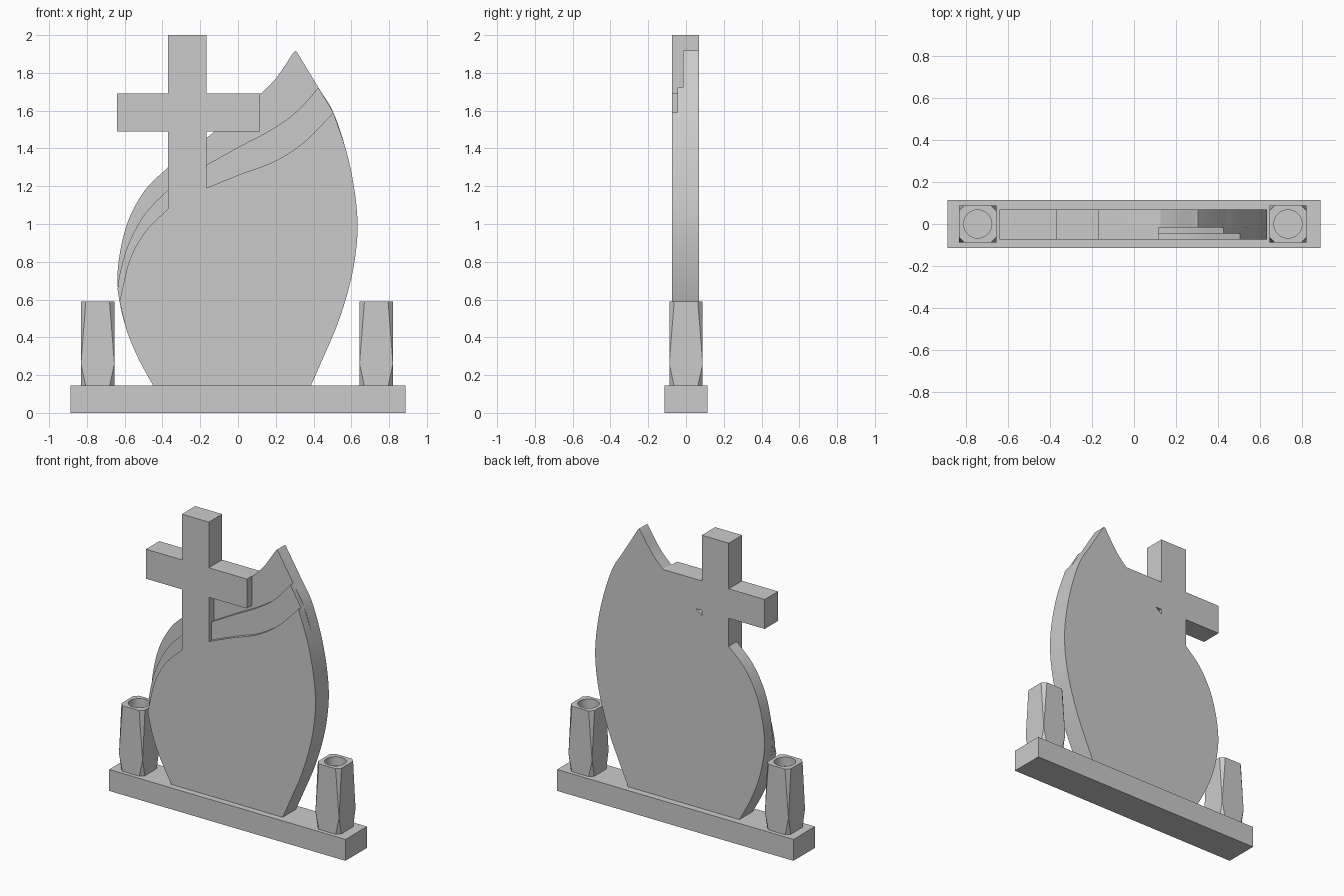
import bpy, bmesh, math
from mathutils import Vector

if "Cube" in bpy.data.objects:
    bpy.data.objects.remove(bpy.data.objects["Cube"])


def smooth(points, steps=6):
    """Catmull-Rom samples through the given (x, z) points."""
    p = [Vector(q) for q in points]
    p = [2 * p[0] - p[1]] + p + [2 * p[-1] - p[-2]]
    out = []
    for a, b, c, d in zip(p, p[1:], p[2:], p[3:]):
        for i in range(steps):
            t = i / steps
            out.append(0.5 * (2 * b + (c - a) * t + (2 * a - 5 * b + 4 * c - d) * t ** 2
                              + (3 * b - a - 3 * c + d) * t ** 3))
    return out + [p[-2]]


def finish(obj, angle=25):
    bpy.ops.object.select_all(action='DESELECT')
    bpy.context.view_layer.objects.active = obj
    obj.select_set(True)
    if obj.type == 'CURVE':
        bpy.ops.object.convert(target='MESH')
        obj = bpy.context.object
        bm = bmesh.new()
        bm.from_mesh(obj.data)
        bmesh.ops.remove_doubles(bm, verts=bm.verts, dist=0.0005)
        bmesh.ops.recalc_face_normals(bm, faces=bm.faces)
        bm.to_mesh(obj.data)
        bm.free()
    bpy.ops.object.shade_smooth_by_angle(angle=math.radians(angle))


def plate(name, outlines, y0, y1):
    """Extrude front-view outlines (later ones are holes) from y0 to y1."""
    cu = bpy.data.curves.new(name, 'CURVE')
    cu.dimensions, cu.fill_mode = '2D', 'BOTH'
    cu.extrude = (y1 - y0) / 2
    for pts in outlines:
        s = cu.splines.new('POLY')
        s.points.add(len(pts) - 1)
        for sp, q in zip(s.points, pts):
            sp.co = (q[0], q[1], 0, 1)
        s.use_cyclic_u = True
    obj = bpy.data.objects.new(name, cu)
    bpy.context.collection.objects.link(obj)
    obj.rotation_euler = (math.pi / 2, 0, 0)
    obj.location.y = (y0 + y1) / 2
    finish(obj)


# plinth
bpy.ops.mesh.primitive_cube_add(size=1, location=(0, 0, 0.0725))
plinth = bpy.context.object
plinth.name = "plinth"
plinth.scale = (1.775, 0.23, 0.145)

# shared edges of the leaf-shaped slab, and the cross that is flush with it
left_low = [(-0.447, 0.14), (-0.53, 0.293), (-0.59, 0.44), (-0.627, 0.59)]
right_low = [(0.505, 1.59), (0.574, 1.384), (0.616, 1.183), (0.633, 0.997), (0.62, 0.823),
             (0.585, 0.653), (0.526, 0.468), (0.452, 0.294), (0.384, 0.14)]
cross = [(-0.37, 1.49), (-0.64, 1.49), (-0.64, 1.69), (-0.37, 1.69), (-0.37, 2.0),
         (-0.168, 2.0), (-0.168, 1.69), (0.117, 1.69)]
under_arm = [(0.117, 1.49), (-0.168, 1.49)]

# back layer, with the small gap under the cross arm
back = (smooth(left_low + [(-0.638, 0.73), (-0.617, 0.89), (-0.57, 1.045), (-0.484, 1.19), (-0.37, 1.30)])
        + cross + smooth([(0.125, 1.692), (0.204, 1.775), (0.294, 1.908)])
        + [(0.304, 1.918), (0.313, 1.908)] + smooth([(0.426, 1.722)] + right_low))
gap = [(-0.168, 1.455), (-0.168, 1.49), (-0.122, 1.49)]
plate("slab_back_layer", [back, gap], -0.016, 0.07)

# middle layer
middle = (smooth(left_low + [(-0.634, 0.69), (-0.585, 0.88), (-0.495, 1.05), (-0.37, 1.183)])
          + cross + under_arm
          + smooth([(-0.168, 1.312), (0.008, 1.41), (0.177, 1.5), (0.31, 1.595), (0.426, 1.722)])
          + smooth(right_low))
plate("slab_middle_layer", [middle], -0.046, -0.016)

# front layer
front = (smooth(left_low) + smooth([(-0.627, 0.59), (-0.574, 0.807), (-0.49, 0.96), (-0.37, 1.08)])[1:]
         + cross + under_arm
         + smooth([(-0.168, 1.19), (0.008, 1.262), (0.193, 1.332), (0.352, 1.435), (0.505, 1.59)])
         + smooth(right_low)[1:])
plate("slab_front_layer", [front], -0.073, -0.046)


def vase(name, x):
    """Square vase, corners tapering to a point low down, round hole in the top."""
    h, c, r, n = 0.0885, 0.026, 0.067, 32
    z0, z1, z2, depth = 0.14, 0.26, 0.59, 0.06
    bm = bmesh.new()

    def octagon(z):
        return [bm.verts.new((sx * (h - c * a), sy * (h - c * b), z))
                for sx, sy, a, b in ((1, 1, 0, 1), (1, 1, 1, 0), (-1, 1, 1, 0), (-1, 1, 0, 1),
                                     (-1, -1, 0, 1), (-1, -1, 1, 0), (1, -1, 1, 0), (1, -1, 0, 1))]

    def circle(z):
        return [bm.verts.new((r * math.cos(i * math.tau / n), r * math.sin(i * math.tau / n), z))
                for i in range(n)]

    low, top = octagon(z0), octagon(z2)
    mid = [bm.verts.new((sx * h, sy * h, z1)) for sx, sy in ((1, 1), (-1, 1), (-1, -1), (1, -1))]
    for k in range(4):
        a, b, d = 2 * k, 2 * k + 1, (2 * k + 2) % 8
        m, m2 = mid[k], mid[(k + 1) % 4]
        bm.faces.new((low[a], low[b], m))
        bm.faces.new((top[b], top[a], m))
        bm.faces.new((low[b], low[d], m2, top[d], top[b], m))
    bm.faces.new(low[::-1])
    rim, floor = circle(z2), circle(z2 - depth)
    for i in range(n):
        j = (i + 1) % n
        bm.faces.new((rim[i], rim[j], floor[j], floor[i]))
    bm.faces.new(floor)
    loops = [bm.edges.get((l[i], l[(i + 1) % len(l)])) for l in (rim, top) for i in range(len(l))]
    bmesh.ops.triangle_fill(bm, edges=loops, use_beauty=True)
    bmesh.ops.recalc_face_normals(bm, faces=bm.faces)
    me = bpy.data.meshes.new(name)
    bm.to_mesh(me)
    bm.free()
    obj = bpy.data.objects.new(name, me)
    bpy.context.collection.objects.link(obj)
    obj.location.x = x
    finish(obj, 12)


vase("left_vase", -0.743)
vase("right_vase", 0.732)
